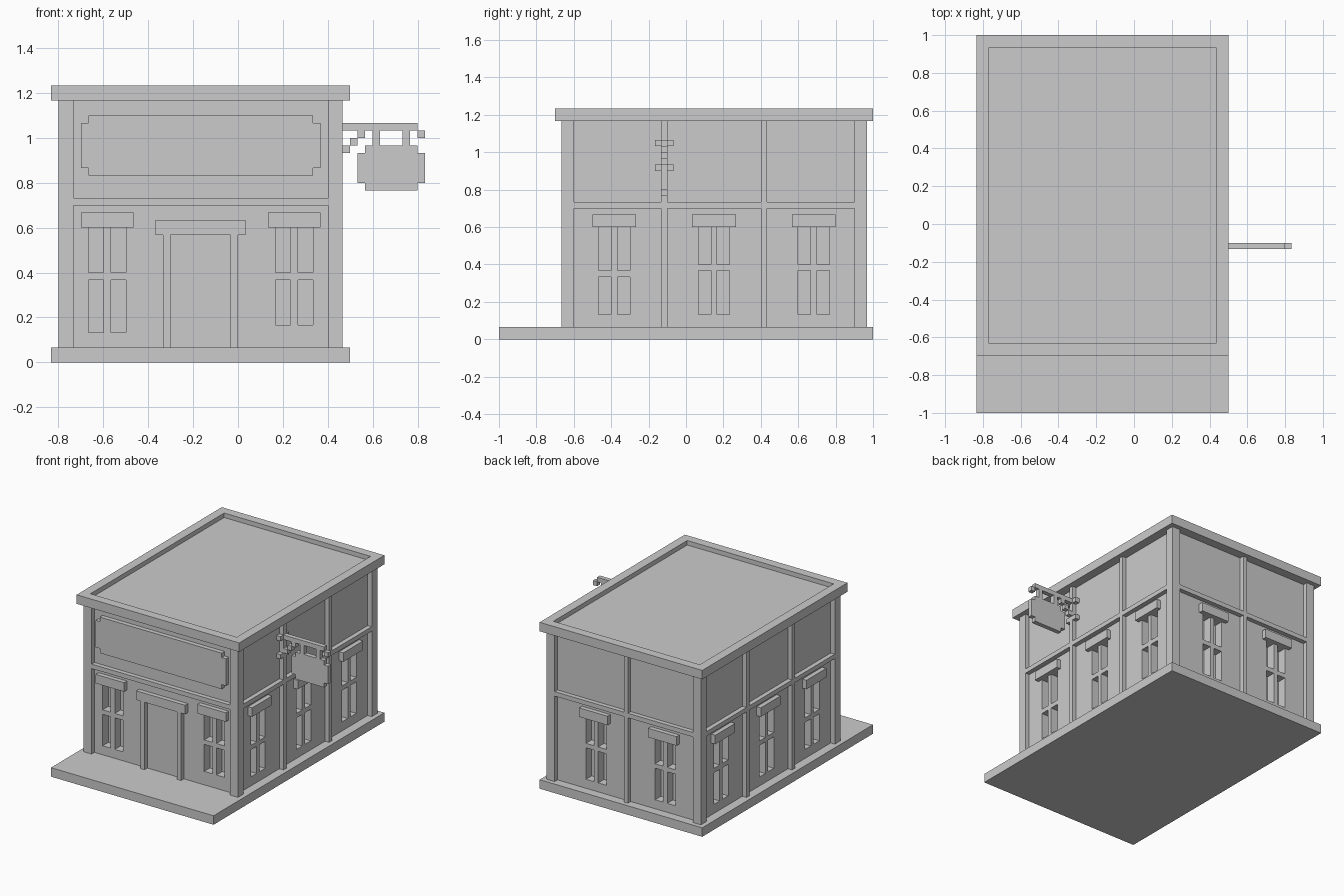
import bpy, bmesh
from mathutils import Vector

if "Cube" in bpy.data.objects:
    bpy.data.objects.remove(bpy.data.objects["Cube"])

U = 1 / 30                      # everything sits on a grid of cells
WX, WY = (2, 38), (11, 58)      # wall planes, in cells


def P(x, y, z):
    return Vector(((x - 25) * U, (y - 30) * U, z * U))


def add_box(bm, b):
    x0, x1, y0, y1, z0, z1 = b
    v = [bm.verts.new(P(x, y, z)) for z in (z0, z1)
         for x, y in ((x0, y0), (x1, y0), (x1, y1), (x0, y1))]
    for f in ((3, 2, 1, 0), (4, 5, 6, 7), (0, 1, 5, 4), (1, 2, 6, 5), (2, 3, 7, 6), (3, 0, 4, 7)):
        bm.faces.new([v[i] for i in f])


def finish(name, bm):
    bmesh.ops.recalc_face_normals(bm, faces=bm.faces[:])
    me = bpy.data.meshes.new(name)
    bm.to_mesh(me)
    bm.free()
    ob = bpy.data.objects.new(name, me)
    bpy.context.collection.objects.link(ob)
    return ob


def boxes(name, *bs):
    bm = bmesh.new()
    for b in bs:
        add_box(bm, b)
    return finish(name, bm)


def on_wall(side, a0, a1, z0, z1, d0=0, d1=1):
    """Box placed along a wall; d is the distance outward from the wall plane."""
    if side == 'front':
        return (a0, a1, WY[0] - d1, WY[0] - d0, z0, z1)
    if side == 'back':
        return (a0, a1, WY[1] + d0, WY[1] + d1, z0, z1)
    if side == 'left':
        return (WX[0] - d1, WX[0] - d0, a0, a1, z0, z1)
    return (WX[1] + d0, WX[1] + d1, a0, a1, z0, z1)


def slab(name, outline, y0, y1):
    """Outline in x,z cells, extruded along y."""
    bm = bmesh.new()
    f = bm.faces.new([bm.verts.new(P(x, y0, z)) for x, z in outline])
    r = bmesh.ops.extrude_face_region(bm, geom=[f])
    vs = [g for g in r['geom'] if isinstance(g, bmesh.types.BMVert)]
    bmesh.ops.translate(bm, verts=vs, vec=(0, (y1 - y0) * U, 0))
    return finish(name, bm)


def notched(x0, x1, z0, z1):
    """Rectangle outline with a one-cell step cut from each corner."""
    return [(x0 + 1, z0), (x1 - 1, z0), (x1 - 1, z0 + 1), (x1, z0 + 1),
            (x1, z1 - 1), (x1 - 1, z1 - 1), (x1 - 1, z1), (x0 + 1, z1),
            (x0 + 1, z1 - 1), (x0, z1 - 1), (x0, z0 + 1), (x0 + 1, z0 + 1)]


# ground slab, walls and corner posts
boxes('base', (0, 40, 0, 60, 0, 2))
walls = boxes('walls', (*WX, *WY, 2, 35))
boxes('corner_posts', *[(x, x + 2, y, y + 2, 2, 35) for x in (1, 37) for y in (10, 57)])

# roof slab with sunken top
bm = bmesh.new()
add_box(bm, (0, 40, 9, 60, 35, 37))
bm.normal_update()
top = max(bm.faces, key=lambda f: f.calc_center_median().z)
bmesh.ops.inset_region(bm, faces=[top], thickness=2 * U, use_even_offset=True)
sunk = bmesh.ops.extrude_discrete_faces(bm, faces=[top])['faces'][0]
bmesh.ops.translate(bm, verts=sunk.verts[:], vec=(0, 0, -U))
finish('roof', bm)

# timber framing: studs and horizontal beams on each wall
studs = {'front': [], 'back': [19], 'left': [26, 42], 'right': [26, 42]}
for side, cuts in studs.items():
    lo, hi = (3, 37) if side in ('front', 'back') else (12, 57)
    parts = [on_wall(side, s, s + 1, 2, 35) for s in cuts]
    starts, ends = [lo] + [s + 1 for s in cuts], cuts + [hi]
    parts += [on_wall(side, a, b, 21, 22) for a, b in zip(starts, ends)]
    boxes(side + '_framing', *parts)

# windows: wall, first cell of opening, sill height, crossbar height
windows = [('front', 5, 4, 11), ('front', 30, 5, 11), ('back', 8, 4, 11), ('back', 25, 4, 11)]
for side in ('left', 'right'):
    windows += [(side, 16, 4, 10), (side, 32, 4, 11), (side, 48, 4, 11)]
cuts = []
for i, (side, a, sill, bar) in enumerate(windows):
    cuts.append(on_wall(side, a, a + 5, sill, 18, -2, 0.5))
    boxes(f'{side}_window_lintel_{i}', on_wall(side, a - 1, a + 6, 18, 20))
    boxes(f'{side}_window_bars_{i}',
          on_wall(side, a + 2, a + 3, sill, 18, -2, 0),
          on_wall(side, a, a + 2, bar, bar + 1, -2, 0),
          on_wall(side, a + 3, a + 5, bar, bar + 1, -2, 0))
cutter = boxes('window_cutter', *cuts)
cutter.hide_render = True
cutter.hide_viewport = True
mod = walls.modifiers.new('window_openings', 'BOOLEAN')
mod.operation = 'DIFFERENCE'
mod.solver = 'EXACT'
mod.object = cutter

# door surround
boxes('door_frame', on_wall('front', 15, 16, 2, 17), on_wall('front', 24, 25, 2, 17),
      on_wall('front', 14, 26, 17, 19))

# blank fascia panel above the door
slab('fascia_panel', notched(4, 36, 25, 33), 10, 11)

# hanging sign: wall plates, bracket with stepped brace, hangers and board
boxes('bracket_plates', *[on_wall('right', a, a + 1, z, z + 1) for a in (25, 27) for z in (27, 31)])
boxes('sign_bracket', (39, 49, 26, 27, 31, 32), (49, 50, 26, 27, 30, 31),
      *[(39 + i, 40 + i, 26, 27, 28 + i, 29 + i) for i in range(3)])
boxes('sign_hangers', *[(x, x + 1, 26, 27, 29, 31) for x in (43, 47)])
slab('hanging_board', notched(41, 50, 23, 29), 26, 27)
